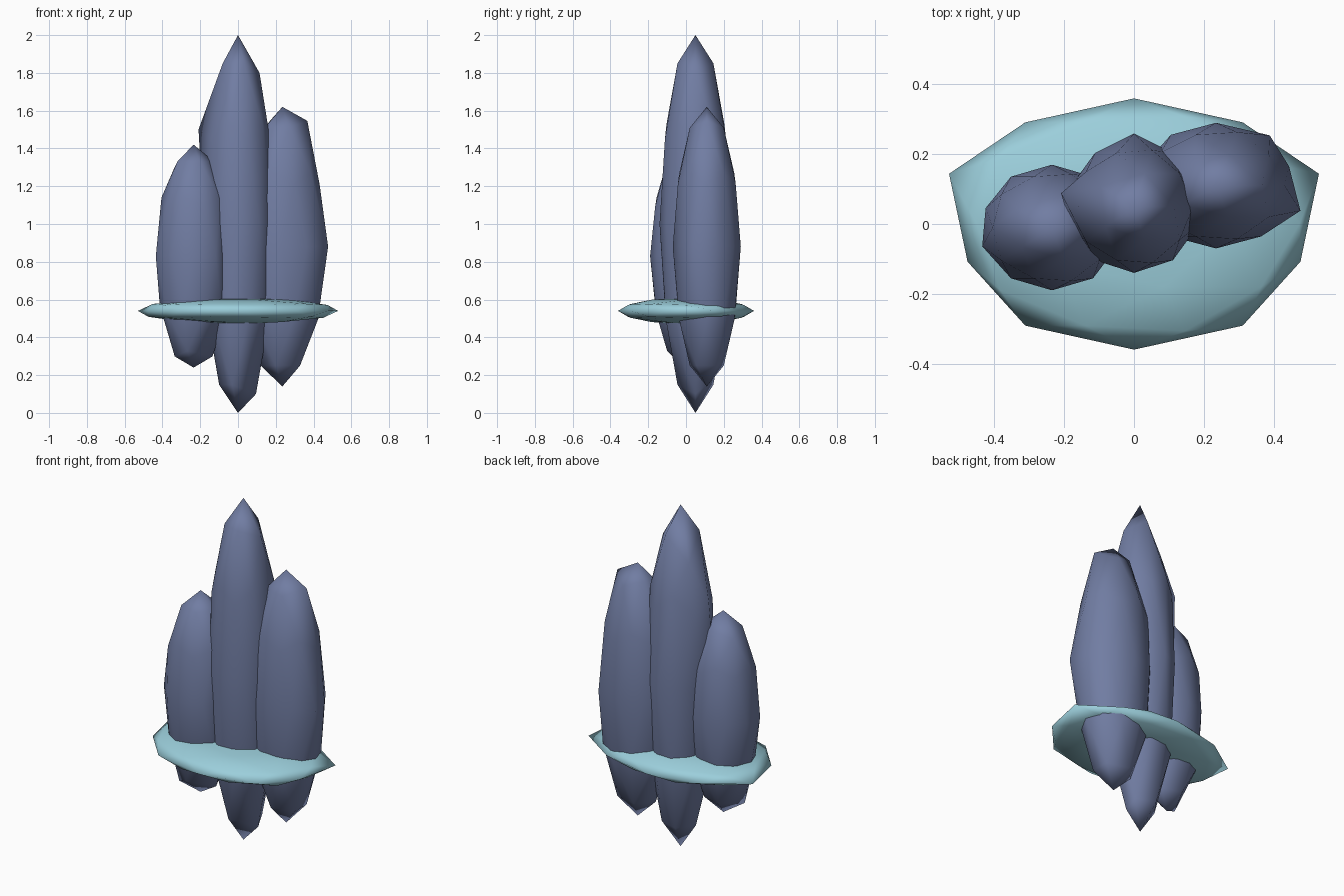
import bpy
from mathutils import Vector

cube = bpy.data.objects.get("Cube")
if cube:
    bpy.data.objects.remove(cube, do_unlink=True)


def make_material(name, red, green, blue):
    """Create a plain flat colour."""
    material = bpy.data.materials.new(name)
    material.use_nodes = True
    colour = (red, green, blue, 1)
    material.diffuse_color = colour
    shader = material.node_tree.nodes["Principled BSDF"]
    shader.inputs["Base Color"].default_value = colour
    return material


def rough_stone(name, material, centre, size, chips):
    """Make a low-poly ball, knock a few corners out of place, then stretch it."""
    bpy.ops.mesh.primitive_ico_sphere_add(subdivisions=2, radius=1)
    stone = bpy.context.object
    stone.name = name
    stone.data.name = name
    vertices = stone.data.vertices
    for chip in chips:
        target = Vector(chip)
        corner = min(vertices, key=lambda vertex: (vertex.co - target).length)
        corner.co = target
    for vertex in vertices:
        vertex.co = Vector(centre) + vertex.co * Vector(size)
    stone.data.materials.append(material)
    bpy.ops.object.shade_smooth()


slate = make_material("slate blue crystal", 0.165, 0.205, 0.365)
ice = make_material("pale ice blue", 0.33, 0.62, 0.71)

# Tall middle crystal with uneven shoulders
rough_stone("middle_crystal", slate, centre=(0, 0.05, 1), size=(0.19, 0.19, 1),
            chips=[(0.6, 0, 0.8), (-0.5, 0.3, 0.7), (-1.1, 0.2, 0.5),
                   (0, 1.1, 0), (0.5, 0, -0.9)])

# Medium crystal, bulging outwards on the model's left
rough_stone("left_crystal", slate, centre=(0.235, 0.11, 0.88), size=(0.22, 0.18, 0.74),
            chips=[(0.6, 0, 0.9), (-0.3, 0.3, 0.9), (1.1, -0.4, 0), (0.7, 0.8, 0)])

# Short crystal with a blunt foot on the model's right
rough_stone("right_crystal", slate, centre=(-0.235, -0.01, 0.83), size=(0.2, 0.18, 0.59),
            chips=[(-0.5, 0.3, 0.8), (-1, -0.3, 0), (0.8, -0.5, 0),
                   (-0.5, -0.3, -0.9), (0.5, 0, -0.9)])

# Flat ice base whose sides flare towards the back
flare = [(side, 0.4, 0) for side in (-1, 1)]
taper = [(side * 0.9, -0.3, 0) for side in (-1, 1)]
rough_stone("ice_disc", ice, centre=(0, 0, 0.54), size=(0.53, 0.36, 0.07),
            chips=flare + taper)
